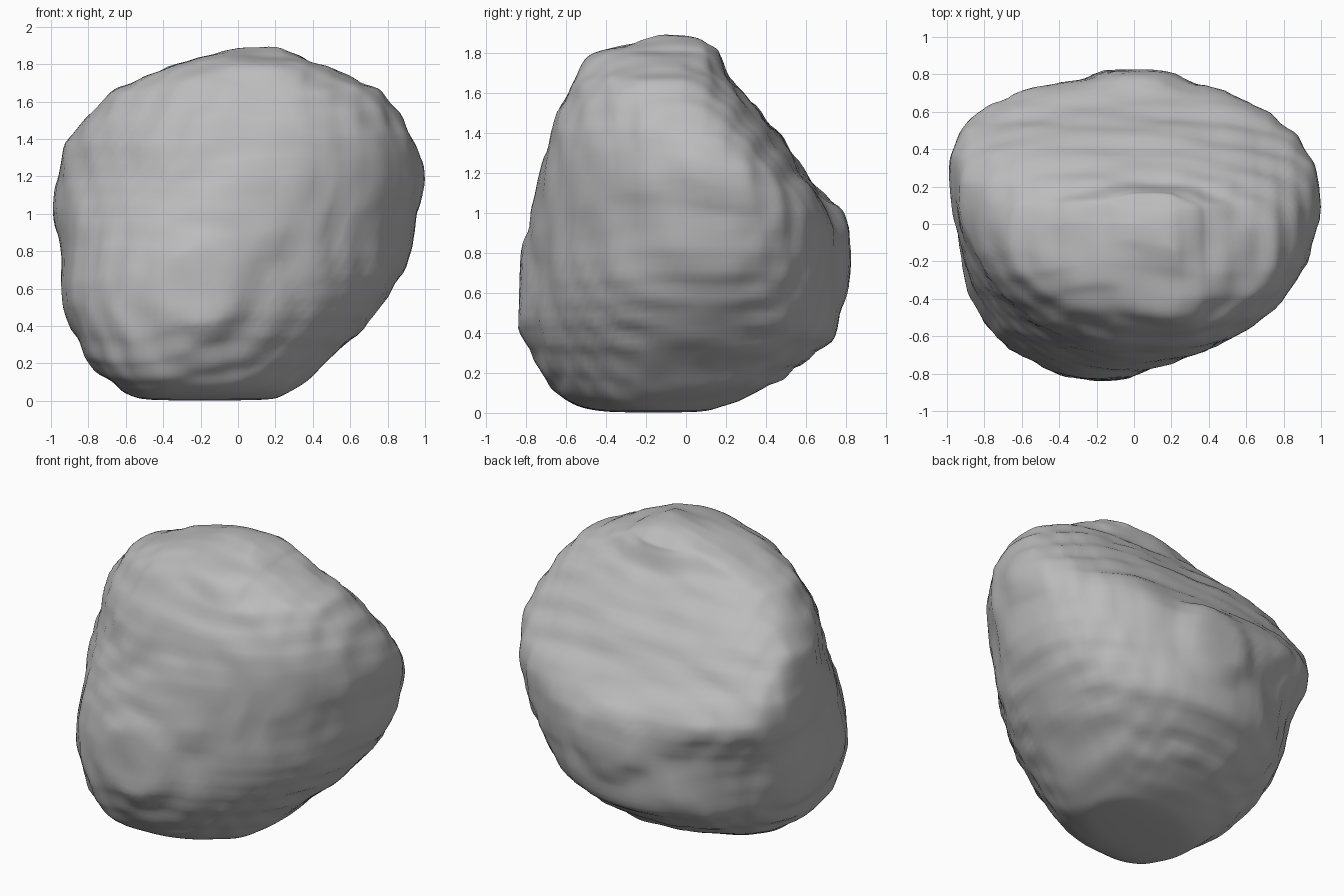
import bpy
import bmesh
from math import sin, cos, pi, copysign, hypot
from mathutils import Vector, noise

SEGMENTS = 112
LEVELS = 90

# Contour rings: height, x low, x high, y low, y high, y of the widest point
RINGS = [
    (0.0, -.50, .17, -.40, .08, -.15),
    (.04, -.60, .27, -.56, .20, -.15),
    (.10, -.68, .37, -.65, .35, -.12),
    (.20, -.80, .47, -.72, .52, -.08),
    (.38, -.89, .66, -.79, .75, 0),
    (.60, -.96, .83, -.79, .77, .05),
    (.80, -.96, .92, -.79, .78, .12),
    (1.0, -.99, .96, -.77, .76, .16),
    (1.2, -.97, 1.0, -.73, .59, .14),
    (1.4, -.91, .94, -.69, .46, .03),
    (1.6, -.73, .82, -.60, .29, -.08),
    (1.7, -.59, .67, -.54, .20, -.12),
    (1.8, -.33, .44, -.46, .17, -.10),
    (1.84, -.18, .35, -.32, .15, -.08),
    (1.89, 0, .20, -.12, .02, -.05),
]

# Roundness of each quarter, low down and high up, keyed by (is back, is +x)
ROUNDNESS = {
    (False, False): (2.35, 2.0),
    (False, True): (1.95, 2.1),
    (True, False): (1.95, 2.7),
    (True, True): (2.45, 2.6),
}

# Flat knobs standing proud: direction along y, centre x, centre z, radius, height
KNOBS = [(-1, -.2, .62, .27, .045), (1, .02, .8, .24, .05)]


def ring_at(f):
    """Catmull-Rom blend between the contour rings."""
    i = min(int(f), len(RINGS) - 2)
    t = f - i
    a, b, c, d = (RINGS[max(0, min(len(RINGS) - 1, i + k))] for k in (-1, 0, 1, 2))
    return [q + .5 * t * (r - p + t * (2 * p - 5 * q + 4 * r - s + t * (3 * (q - r) + s - p)))
            for p, q, r, s in zip(a, b, c, d)]


def smooth_step(t):
    t = max(0, min(1, t))
    return t * t * (3 - 2 * t)


def contour_point(ring, angle):
    """One point of a rounded contour made of four unequal quarters."""
    z, x_low, x_high, y_low, y_high, cy = ring
    c, s = cos(angle), sin(angle)
    back, plus_x = s > 0, c > 0
    high = smooth_step((z - .65) / .6)
    # The -x shoulder sits further back near the top
    shoulder = high * smooth_step((1.89 - z) / .45)
    cx = -.12 + .12 * z - .25 * shoulder if back else -.35 + .3 * z
    if not plus_x:
        cy += .14 * shoulder
    low_round, high_round = ROUNDNESS[back, plus_x]
    power = 2 / (low_round + (high_round - low_round) * high)
    rx = x_high - cx if plus_x else cx - x_low
    ry = y_high - cy if back else cy - y_low
    return Vector((cx + rx * copysign(abs(c) ** power, c),
                   cy + ry * copysign(abs(s) ** power, s), z))


def weather(p):
    """Knobs, soft lumps, then faint worn terraces along each axis."""
    q = p.copy()
    for side, x, z, radius, height in KNOBS:
        if side * p.y > .3:
            distance = hypot(p.x - x, p.z - z)
            q.y += side * height * smooth_step((radius + .07 - distance) / .14)
    fade = min(1, p.z * 6)
    lump = noise.noise(p * 2.6 + Vector((3, 1, 7))) * .012
    lump += noise.noise(p * 5) * .012
    q += (p - Vector((0, 0, .9))).normalized() * lump * fade
    for axis in range(3):
        wave = 2 * pi * q[axis] / .13 + 5 * noise.noise(p * 1.7)
        q[axis] -= .006 * sin(wave) * fade
    return q


cube = bpy.data.objects.get("Cube")
if cube:
    bpy.data.objects.remove(cube, do_unlink=True)

# Boulder body lofted through the contours
bm = bmesh.new()
loops = []
for level in range(LEVELS + 1):
    ring = ring_at(level / LEVELS * (len(RINGS) - 1))
    loops.append([bm.verts.new(contour_point(ring, 2 * pi * k / SEGMENTS))
                  for k in range(SEGMENTS)])
for low, high in zip(loops, loops[1:]):
    for k in range(SEGMENTS):
        n = (k + 1) % SEGMENTS
        bm.faces.new((low[k], low[n], high[n], high[k]))

# Closed base and crown
for loop, up in ((loops[0], False), (loops[-1], True)):
    centre = bm.verts.new(sum((v.co for v in loop), Vector()) / SEGMENTS)
    for k in range(SEGMENTS):
        pair = (loop[k], loop[(k + 1) % SEGMENTS])
        bm.faces.new((*(pair if up else pair[::-1]), centre))

# Soften the contours, then weather the surface
for _ in range(8):
    bmesh.ops.smooth_vert(bm, verts=bm.verts, factor=.5,
                          use_axis_x=True, use_axis_y=True, use_axis_z=True)
for v in bm.verts:
    v.co = weather(v.co)
    v.co.z = max(v.co.z, 0)
for f in bm.faces:
    f.smooth = True

mesh = bpy.data.meshes.new("boulder")
bm.to_mesh(mesh)
bm.free()
boulder = bpy.data.objects.new("boulder", mesh)
bpy.context.collection.objects.link(boulder)

# Plain grey stone
stone = bpy.data.materials.new("grey_stone")
stone.use_nodes = True
colour = (.5, .5, .5, 1)
stone.diffuse_color = colour
shader = stone.node_tree.nodes["Principled BSDF"]
shader.inputs["Base Color"].default_value = colour
shader.inputs["Roughness"].default_value = .9
mesh.materials.append(stone)
